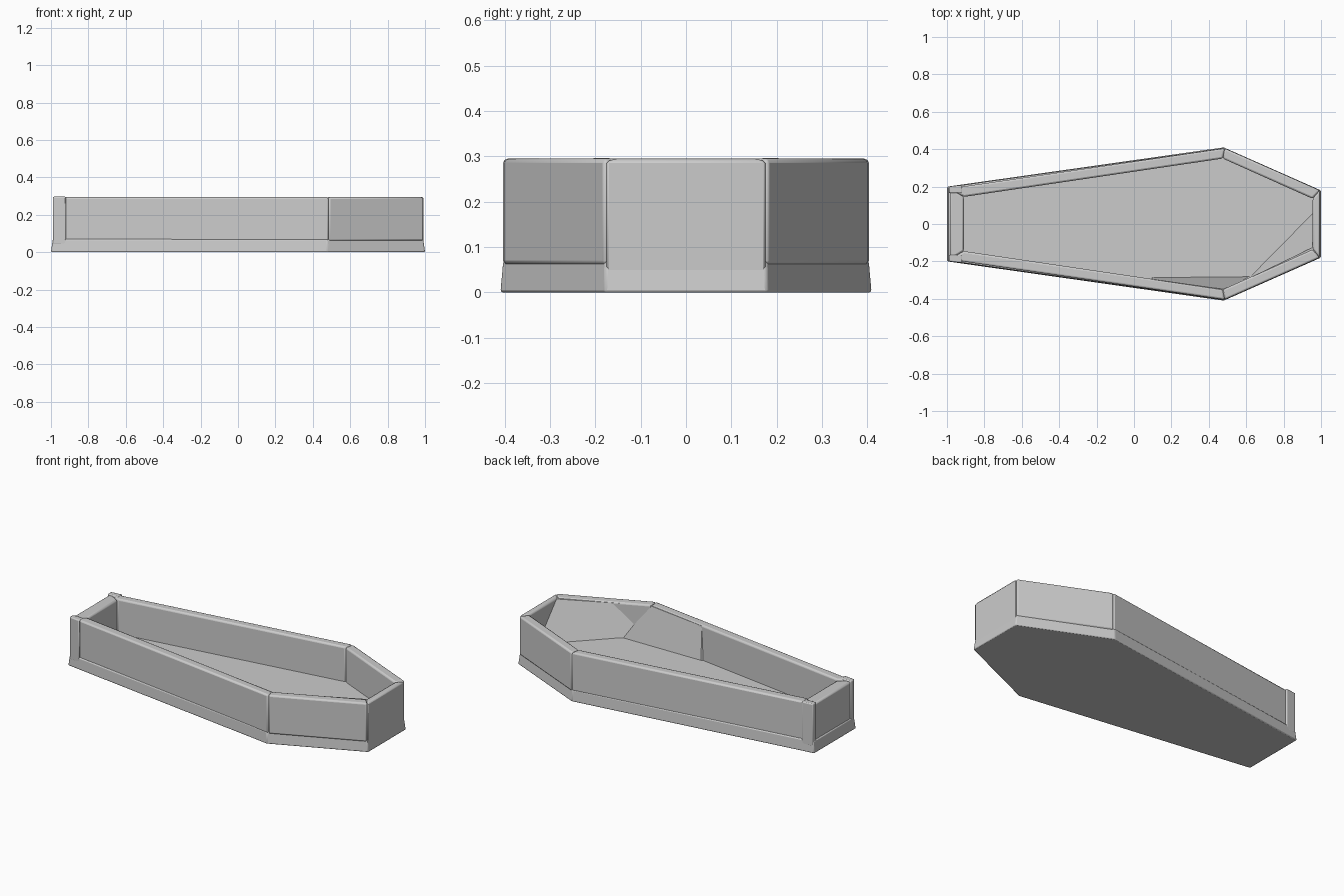
import bpy, bmesh
from mathutils import Vector

if "Cube" in bpy.data.objects:
    bpy.data.objects.remove(bpy.data.objects["Cube"])


def finish(name, bm, bevel):
    bmesh.ops.recalc_face_normals(bm, faces=bm.faces[:])
    me = bpy.data.meshes.new(name)
    bm.to_mesh(me)
    bm.free()
    ob = bpy.data.objects.new(name, me)
    bpy.context.collection.objects.link(ob)
    bpy.context.view_layer.objects.active = ob
    ob.select_set(True)
    if bevel:
        m = ob.modifiers.new("soft_edges", 'BEVEL')
        m.width = bevel
        m.segments = 2
    bpy.ops.object.shade_smooth_by_angle()
    ob.select_set(False)
    return ob


def loft(name, lower, upper, bevel=0.0):
    """Closed solid between two matching loops of 3D points."""
    bm = bmesh.new()
    a = [bm.verts.new(p) for p in lower]
    b = [bm.verts.new(p) for p in upper]
    bm.faces.new(a)
    bm.faces.new(b)
    n = len(a)
    for i in range(n):
        bm.faces.new((a[i], a[(i + 1) % n], b[(i + 1) % n], b[i]))
    return finish(name, bm, bevel)


def prism(name, plan, z0, z1, bevel=0.0):
    return loft(name, [(x, y, z0) for x, y in plan],
                [(x, y, z1) for x, y in plan], bevel)


def mirrored(half):
    return half + [(x, -y) for x, y in reversed(half)]


# six-sided plans, foot to head
base_plan = mirrored([(-1.0, -0.20), (0.48, -0.41), (1.0, -0.18)])
outer = mirrored([(-0.985, -0.19), (0.485, -0.405), (0.993, -0.18)])
inner = mirrored([(-0.91, -0.145), (0.475, -0.35), (0.955, -0.135)])

# base slab with a slightly tapered edge, and the raised floor inside
loft("base", [(x, y, 0.0) for x, y in base_plan],
     [(x * 0.99, y * 0.985, 0.07) for x, y in base_plan], 0.006)
prism("floor", [(x * 1.01, y * 1.02) for x, y in inner], 0.05, 0.085)

# wall boards, mitred at the corners
names = ["front_long_wall", "front_head_wall", "head_wall",
         "back_head_wall", "back_long_wall", "foot_wall"]
for i, name in enumerate(names):
    j = (i + 1) % 6
    top = 0.295 if "foot" not in name else 0.29
    low = 0.012 if name == "head_wall" else 0.06
    prism(name, [outer[i], outer[j], inner[j], inner[i]], low, top, 0.01)

# corner posts at the foot
for side, s in (("front", -1), ("back", 1)):
    plan = [(-0.99, s * 0.2), (-0.92, s * 0.208), (-0.92, s * 0.165), (-0.99, s * 0.165)]
    prism(side + "_foot_post", plan, 0.04, 0.297, 0.006)

# inward sloping lining on the front, around the shoulder and the head
z0, z1 = 0.08, 0.29
loft("shoulder_lining",
     [(0.08, -0.30, z0), (0.1, -0.285, z0), (0.62, -0.28, z0), (0.63, -0.32, z0), (0.48, -0.37, z0)],
     [(0.08, -0.31, z1), (0.1, -0.295, z1), (0.49, -0.35, z1), (0.5, -0.36, z1), (0.48, -0.37, z1)])
loft("head_lining",
     [(0.62, -0.28, z0), (0.955, 0.06, z0), (0.975, 0.05, z0), (0.975, -0.15, z0), (0.63, -0.31, z0)],
     [(0.49, -0.35, z1), (0.955, -0.125, z1), (0.975, -0.13, z1), (0.975, -0.15, z1), (0.5, -0.365, z1)])
